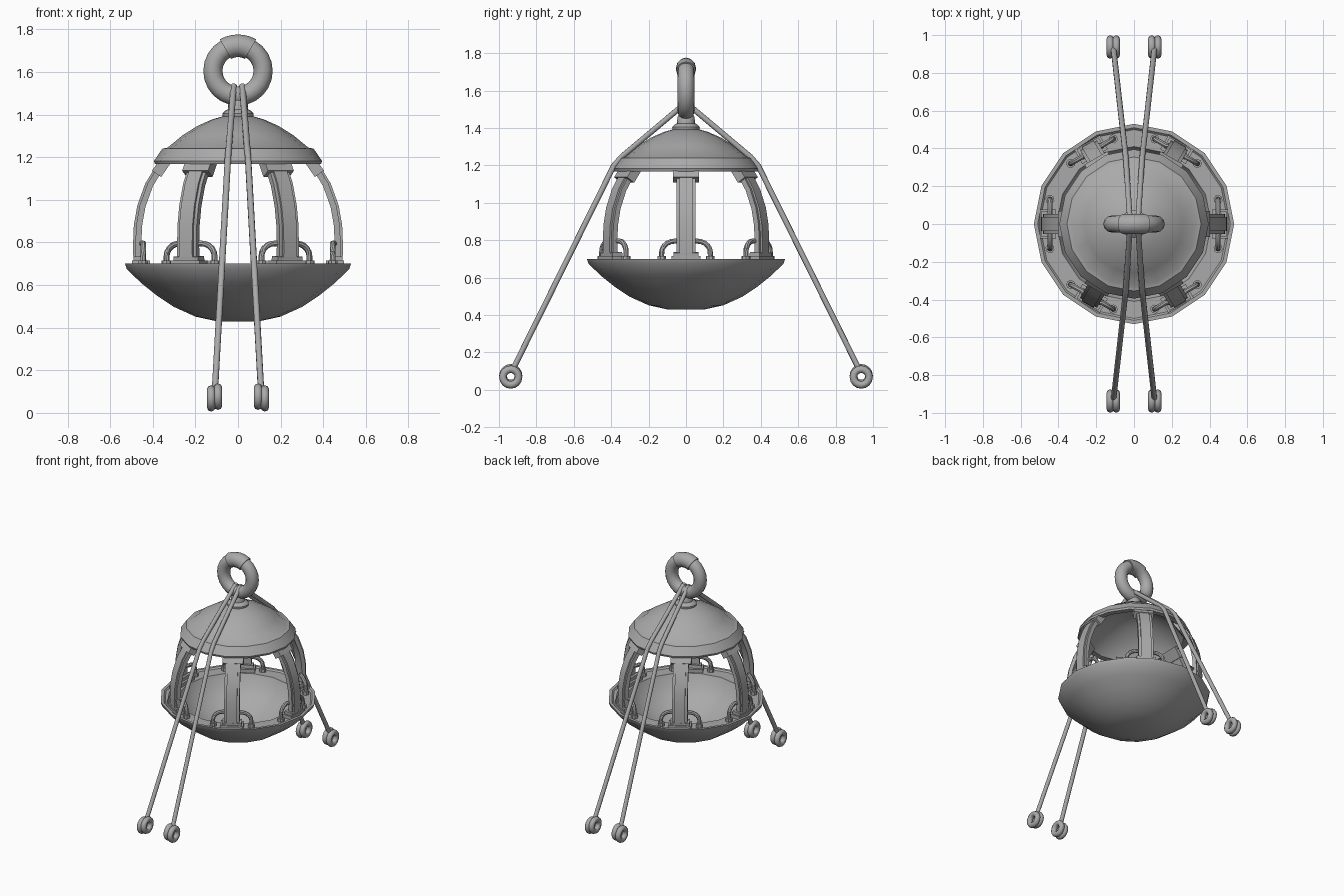
import bpy, bmesh, math
from mathutils import Vector, Matrix

if "Cube" in bpy.data.objects:
    bpy.data.objects.remove(bpy.data.objects["Cube"])

GREY = (0.4, 0.4, 0.4, 1)
metal = bpy.data.materials.new("grey metal")
metal.use_nodes = True
metal.diffuse_color = GREY
metal.node_tree.nodes["Principled BSDF"].inputs["Base Color"].default_value = GREY


def finish(name, bm, angle=40):
    bmesh.ops.recalc_face_normals(bm, faces=bm.faces)
    mesh = bpy.data.meshes.new(name)
    bm.to_mesh(mesh)
    bm.free()
    mesh.materials.append(metal)
    ob = bpy.data.objects.new(name, mesh)
    bpy.context.collection.objects.link(ob)
    bpy.ops.object.select_all(action='DESELECT')
    ob.select_set(True)
    bpy.context.view_layer.objects.active = ob
    bpy.ops.object.shade_smooth_by_angle(angle=math.radians(angle))
    return ob


def skin(bm, rings, loop=False):
    """Bridge rings of points; cap the ends unless they form a loop."""
    vs = [[bm.verts.new(p) for p in r] for r in rings]
    n = len(vs[0])
    for i in range(len(vs) if loop else len(vs) - 1):
        a, b = vs[i], vs[(i + 1) % len(vs)]
        for j in range(n):
            k = (j + 1) % n
            bm.faces.new((a[j], a[k], b[k], b[j]))
    if not loop:
        bm.faces.new(vs[0])
        bm.faces.new(vs[-1])


def lathe(name, profile, sides=16, angle=35):
    bm = bmesh.new()
    rings = [[(r * math.cos(math.tau * i / sides), r * math.sin(math.tau * i / sides), z)
              for i in range(sides)] for r, z in profile]
    skin(bm, rings)
    return finish(name, bm, angle)


def tube(bm, path, radius, sides=10):
    path = [Vector(p) for p in path]
    rings = []
    for i, p in enumerate(path):
        d = (path[min(i + 1, len(path) - 1)] - path[max(i - 1, 0)]).normalized()
        u = d.cross(Vector((0.31, 0.17, 0.93))).normalized()
        v = d.cross(u)
        rings.append([p + radius * (math.cos(t) * u + math.sin(t) * v)
                      for t in (math.tau * j / sides for j in range(sides))])
    skin(bm, rings)


def ring(bm, centre, u, v, major, minor, start=0, end=math.tau, steps=24, sides=12):
    """Torus, or arc of one, in the plane of u and v."""
    c, u, v = Vector(centre), Vector(u), Vector(v)
    w = u.cross(v)
    full = end - start > 6.28
    rings = []
    for i in range(steps if full else steps + 1):
        t = start + (end - start) * i / steps
        d = math.cos(t) * u + math.sin(t) * v
        rings.append([c + d * (major + minor * math.cos(s)) + w * minor * math.sin(s)
                      for s in (math.tau * j / sides for j in range(sides))])
    skin(bm, rings, full)


def strip(bm, points, half, depth):
    """Bar following (radius, height) points, square across its path."""
    pts = [Vector((r, 0, z)) for r, z in points]
    rings = []
    for i, p in enumerate(pts):
        d = (pts[min(i + 1, len(pts) - 1)] - pts[max(i - 1, 0)]).normalized()
        n = Vector((d.z, 0, -d.x)) * depth / 2
        rings.append([p + n + Vector((0, half, 0)), p + n - Vector((0, half, 0)),
                      p - n - Vector((0, half, 0)), p - n + Vector((0, half, 0))])
    skin(bm, rings)


# Lower bowl: hollow, with a wide flange and raised lip
lathe("bowl", [(0.10, 0.43), (0.20, 0.452), (0.30, 0.497), (0.38, 0.55), (0.455, 0.61),
               (0.522, 0.675), (0.53, 0.70), (0.51, 0.70), (0.50, 0.69), (0.41, 0.69),
               (0.37, 0.60), (0.28, 0.53), (0.18, 0.475), (0.09, 0.455)])

# Domed roof: hollow shell with a sloping brim
lathe("roof", [(0.06, 1.395), (0.12, 1.378), (0.19, 1.347), (0.26, 1.303), (0.33, 1.245),
               (0.355, 1.24), (0.395, 1.182), (0.39, 1.168), (0.35, 1.168),
               (0.33, 1.20), (0.25, 1.27), (0.15, 1.33), (0.05, 1.36)])

# Neck under the hanging ring
lathe("neck", [(0.055, 1.375), (0.072, 1.39), (0.074, 1.405), (0.06, 1.418),
               (0.048, 1.425), (0.046, 1.46), (0.03, 1.48)])

# Hanging ring and its wear sleeve
X, Y, Z = (1, 0, 0), (0, 1, 0), (0, 0, 1)
bm = bmesh.new()
ring(bm, (0, 0, 1.605), X, Z, 0.118, 0.045)
finish("hanging_ring", bm)
bm = bmesh.new()
ring(bm, (0, 0, 1.605), X, Z, 0.118, 0.053, math.radians(60), math.radians(120), 6)
finish("ring_sleeve", bm)

# Six curved pillars, each with a foot, a top bracket and two pipe handles
curve = [(0.465, 0.69), (0.468, 0.78), (0.464, 0.88), (0.448, 0.97), (0.412, 1.07), (0.345, 1.18)]
for k in range(6):
    turn = Matrix.Rotation(k * math.pi / 3, 3, 'Z')
    bm = bmesh.new()
    strip(bm, curve, 0.052, 0.028)
    strip(bm, [(r + 0.012, z) for r, z in curve[:-1]] + [(0.36, 1.175)], 0.036, 0.026)
    strip(bm, [(0.455, 0.685), (0.455, 0.715)], 0.078, 0.085)
    strip(bm, [(0.46, 0.71), (0.462, 0.735)], 0.066, 0.06)
    strip(bm, [(0.382, 1.122), (0.335, 1.19)], 0.07, 0.052)
    bmesh.ops.rotate(bm, verts=bm.verts, matrix=turn)
    finish("pillar_%d" % (k + 1), bm, 25)

    bm = bmesh.new()
    for s in (-1, 1):
        arc = [(0.445, s * (0.06 + 0.07 * math.sin(t)), 0.735 + 0.06 * math.cos(t))
               for t in (math.pi / 2 * i / 5 for i in range(6))]
        tube(bm, [(0.46, s * 0.03, 0.795)] + arc + [(0.445, s * 0.13, 0.685)], 0.014, 8)
        tube(bm, [(0.445, s * 0.13, 0.685), (0.445, s * 0.13, 0.715)], 0.024, 8)
    bmesh.ops.rotate(bm, verts=bm.verts, matrix=turn)
    finish("pipe_handles_%d" % (k + 1), bm)

# Four stay cables draped over the roof, each ending in a double eyelet
for sx in (-1, 1):
    for sy in (-1, 1):
        side = ("left" if sx > 0 else "right") + ("_front" if sy < 0 else "_back")
        bm = bmesh.new()
        tube(bm, [(sx * 0.02, 0, 1.535), (sx * 0.043, sy * 0.345, 1.245),
                  (sx * 0.047, sy * 0.385, 1.2), (sx * 0.108, sy * 0.925, 0.11)], 0.015)
        finish("cable_" + side, bm, 50)
        bm = bmesh.new()
        for dx in (-1, 1):
            ring(bm, (sx * 0.11 + dx * 0.016, sy * 0.937, 0.072 - sx * dx * 0.004),
                 Y, Z, 0.042, 0.02, steps=16, sides=8)
        finish("eyelet_" + side, bm, 50)
